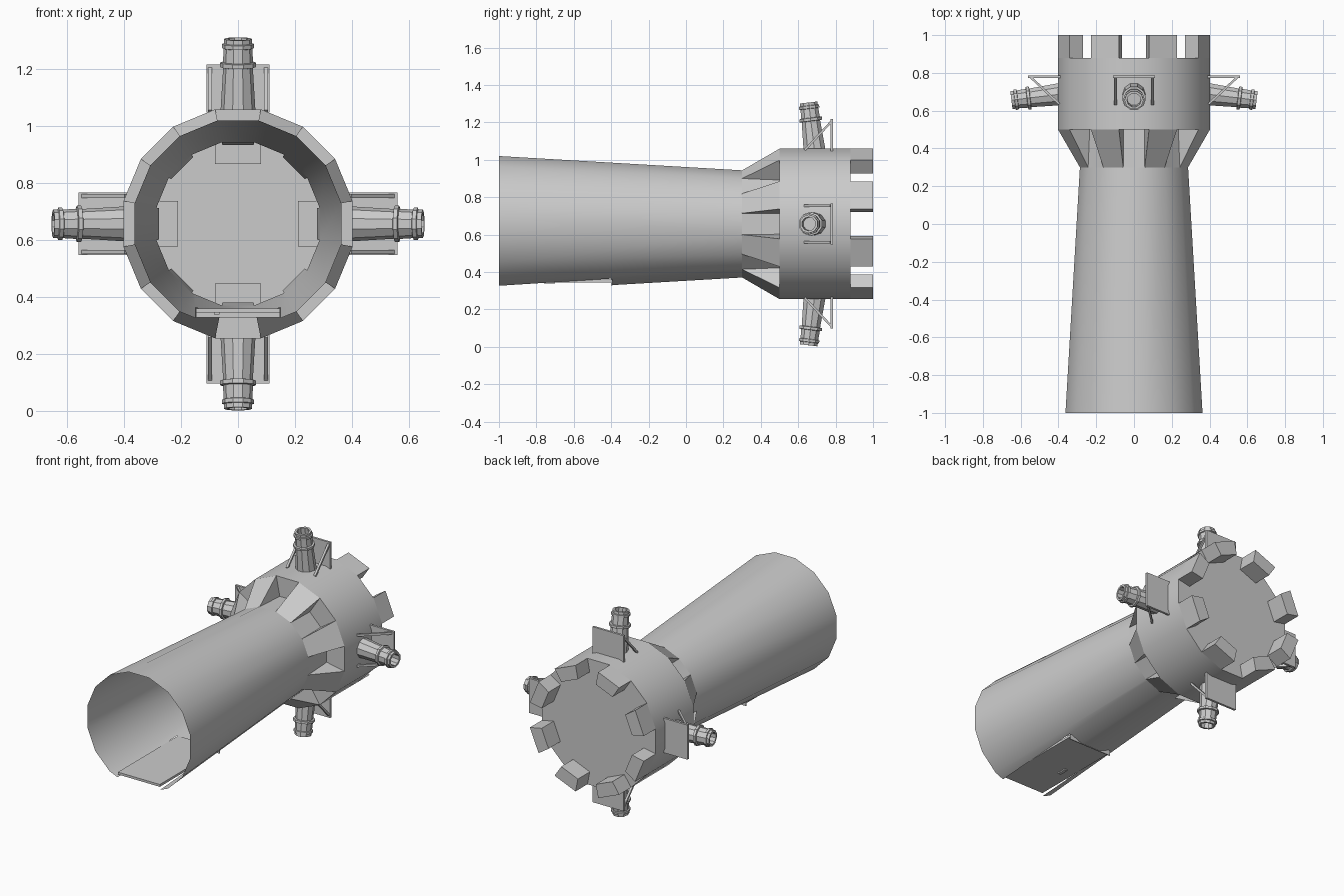
import bpy, bmesh, math
from mathutils import Matrix, Vector

if "Cube" in bpy.data.objects:
    bpy.data.objects.remove(bpy.data.objects["Cube"])

ZC = 0.657          # height of the tower axis (tower lies along y)
N = 16


def P(r, i, y):
    """Point on the 16-sided ring; face k spans corners k and k+1, face 0 is on top."""
    a = math.radians(22.5 * i - 11.25)
    return Vector((r * math.sin(a), y, ZC + r * math.cos(a)))


def finish(name, bm, recalc=True):
    bmesh.ops.remove_doubles(bm, verts=bm.verts, dist=1e-5)
    if recalc:
        bmesh.ops.recalc_face_normals(bm, faces=bm.faces)
    me = bpy.data.meshes.new(name)
    bm.to_mesh(me)
    bm.free()
    ob = bpy.data.objects.new(name, me)
    bpy.context.collection.objects.link(ob)
    bpy.ops.object.select_all(action='DESELECT')
    bpy.context.view_layer.objects.active = ob
    ob.select_set(True)
    bpy.ops.object.shade_smooth_by_angle(angle=math.radians(30))
    return ob


def face(bm, *pts):
    return bm.faces.new([bm.verts.new(p) for p in pts])


def box(bm, lo, hi, mat=Matrix()):
    lo, hi = Vector(lo), Vector(hi)
    s = Matrix.Diagonal((*(hi - lo), 1))
    bmesh.ops.create_cube(bm, size=1, matrix=mat @ Matrix.Translation((lo + hi) / 2) @ s)


# tapered open shaft with the doorway cut out of its underside
bm = bmesh.new()
for k in range(N):
    face(bm, P(.37, k, -1), P(.37, k + 1, -1), P(.292, k + 1, .3), P(.292, k, .3))
bmesh.ops.remove_doubles(bm, verts=bm.verts, dist=1e-5)
for co, no in (((.15, 0, 0), (1, 0, 0)), ((-.15, 0, 0), (1, 0, 0)), ((0, -.4, 0), (0, 1, 0))):
    low = [f for f in bm.faces if f.calc_center_median().z < ZC - .2]
    geom = low + list({e for f in low for e in f.edges}) + list({v for f in low for v in f.verts})
    bmesh.ops.bisect_plane(bm, geom=geom, plane_co=co, plane_no=no)
hole = []
for f in bm.faces:
    c = f.calc_center_median()
    if abs(c.x) < .15 and c.y < -.4 and c.z < ZC - .2:
        hole.append(f)
bmesh.ops.delete(bm, geom=hole, context='FACES')
finish("tower_shaft", bm)

# door panel, lintel and handle
bm = bmesh.new()
box(bm, (-.148, -1, .345), (.148, -.4, .36))
box(bm, (-.148, -.4, .328), (.148, -.394, .36))
box(bm, (-.085, -.76, .338), (-.065, -.70, .345))
finish("door", bm)

# head: drum wall, corbels alternating with recesses, and floor
bm = bmesh.new()
for k in range(N):
    face(bm, P(.41, k, .5), P(.41, k + 1, .5), P(.41, k + 1, .88), P(.41, k, .88))
    if k % 2 == 0:
        face(bm, P(.292, k, .3), P(.292, k + 1, .3), P(.282, k + 1, .5), P(.282, k, .5))
        face(bm, P(.282, k, .5), P(.282, k + 1, .5), P(.41, k + 1, .5), P(.41, k, .5))
        for i in (k, k + 1):
            face(bm, P(.292, i, .3), P(.282, i, .5), P(.41, i, .5))
    else:
        face(bm, P(.292, k, .3), P(.292, k + 1, .3), P(.41, k + 1, .5), P(.41, k, .5))
face(bm, *[P(.41, k, .88) for k in range(N)])
finish("tower_head", bm)

# merlons
bm = bmesh.new()
for k in range(1, N, 2):
    a, b = ([P(r, i, y) for r, i in ((.41, k), (.41, k + 1), (.325, k + 1), (.325, k))]
            for y in (.88, 1))
    face(bm, *a)
    face(bm, *b)
    for i in range(4):
        j = (i + 1) % 4
        face(bm, a[i], a[j], b[j], b[i])
finish("battlements", bm)

# four cannons on bracketed platforms
BARREL = [(.062, 0), (.052, .165), (.064, .167), (.064, .182), (.053, .184), (.05, .232),
          (.057, .234), (.057, .248), (.05, .25), (.05, .266), (.037, .266), (.037, .2), (.001, .2)]
SIDES = 10
for q, side in enumerate(("top", "right", "bottom", "left")):
    M = Matrix.Translation((0, 0, ZC)) @ Matrix.Rotation(math.pi / 2 * q, 4, 'Y')
    T = M @ Matrix.Translation((0, .688, .385)) @ Matrix.Rotation(math.radians(7), 4, 'X')
    bm = bmesh.new()
    rings = []
    for r, h in BARREL:
        rings.append([bm.verts.new(T @ Vector((r * math.cos(t), r * math.sin(t), h)))
                      for t in (2 * math.pi * i / SIDES for i in range(SIDES))])
    for a, b in zip(rings, rings[1:]):
        for i in range(SIDES):
            j = (i + 1) % SIDES
            bm.faces.new((a[i], a[j], b[j], b[i]))
    bm.faces.new(rings[-1])
    finish("cannon_" + side, bm)

    bm = bmesh.new()
    box(bm, (-.11, .772, .39), (.11, .786, .56), M)
    box(bm, (-.08, .772, .21), (.08, .786, .385), M)
    a, b = Vector((0, .635, .395)), Vector((0, .775, .545))
    ang = math.atan2(b.z - a.z, b.y - a.y)
    for s in (-1, 1):
        S = M @ Matrix.Translation(a + Vector((s * .098, 0, 0))) @ Matrix.Rotation(ang, 4, 'X')
        box(bm, (-.007, 0, -.006), (.007, (b - a).length, .006), S)
    finish("platform_" + side, bm)
